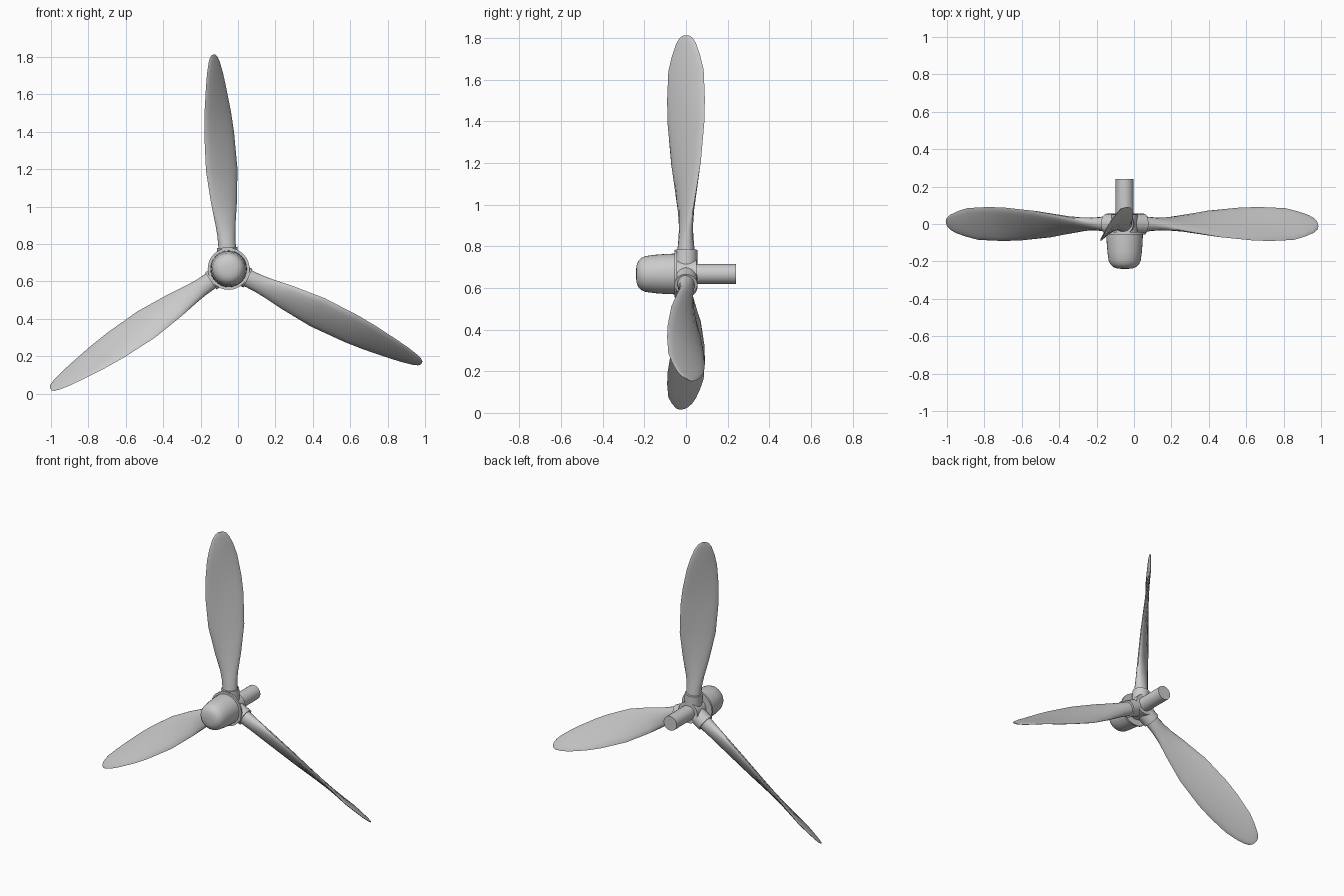
import bpy, bmesh
from math import sin, cos, pi, radians
from mathutils import Vector

if "Cube" in bpy.data.objects:
    bpy.data.objects.remove(bpy.data.objects["Cube"])

HUB = Vector((-0.05, 0, 0.667))
ANGLES = (94, -26, 214)
Y = Vector((0, 1, 0))


def skin(name, rings):
    """Bridge equal-sized rings of points into a closed, smooth shell."""
    bm = bmesh.new()
    rows = [[bm.verts.new(p) for p in ring] for ring in rings]
    n = len(rows[0])
    for a, b in zip(rows, rows[1:]):
        for i in range(n):
            bm.faces.new((a[i], a[(i + 1) % n], b[(i + 1) % n], b[i]))
    bm.faces.new(rows[0])
    bm.faces.new(rows[-1])
    bmesh.ops.recalc_face_normals(bm, faces=bm.faces)
    mesh = bpy.data.meshes.new(name)
    bm.to_mesh(mesh)
    bm.free()
    ob = bpy.data.objects.new(name, mesh)
    bpy.context.collection.objects.link(ob)
    bpy.ops.object.select_all(action='DESELECT')
    ob.select_set(True)
    bpy.context.view_layer.objects.active = ob
    bpy.ops.object.shade_smooth_by_angle(angle=radians(40))
    return ob


def ellipse(centre, u, v, a, b, n):
    return [centre + u * (a * cos(2 * pi * i / n)) + v * (b * sin(2 * pi * i / n))
            for i in range(n)]


def lathe(name, profile, axis, u, v, n=32):
    """Turn (distance along axis, radius) pairs about an axis through the hub."""
    return skin(name, [ellipse(HUB + axis * d, u, v, r, r, n) for d, r in profile])


X, Z = Vector((1, 0, 0)), Vector((0, 0, 1))

# Spinner, hub core, backing plate and drive shaft, all turned about y
lathe("spinner", [(-0.24, 0.012), (-0.238, 0.04), (-0.23, 0.062), (-0.215, 0.077),
                  (-0.195, 0.086), (-0.15, 0.092), (-0.10, 0.096), (-0.045, 0.098)], Y, X, Z)
lathe("backing_plate", [(-0.055, 0.112), (-0.043, 0.112)], Y, X, Z)
lathe("hub_core", [(-0.045, 0.07), (0.05, 0.07)], Y, X, Z)
lathe("drive_shaft", [(0.0, 0.048), (0.24, 0.048)], Y, X, Z, 24)

# Blade stations: radius, half chord, half thickness, pitch in degrees
STATIONS = [(0.09, 0.048, 0.042, 10), (0.13, 0.048, 0.040, 12), (0.18, 0.050, 0.034, 16),
            (0.24, 0.058, 0.029, 22), (0.35, 0.080, 0.022, 31), (0.53, 0.110, 0.017, 40),
            (0.73, 0.119, 0.014, 48), (0.84, 0.115, 0.012, 52), (0.98, 0.100, 0.010, 58),
            (1.05, 0.080, 0.009, 58), (1.11, 0.056, 0.007, 58), (1.137, 0.036, 0.005, 58),
            (1.148, 0.016, 0.003, 58)]

for k, deg in enumerate(ANGLES, 1):
    a = radians(deg)
    out = Vector((cos(a), 0, sin(a)))
    side = Vector((sin(a), 0, -cos(a)))
    # Socket gripping the blade root
    lathe(f"blade_socket_{k}", [(0.0, 0.055), (0.115, 0.055)], out, side, Y, 24)
    # Twisted blade
    rings = []
    for r, c, t, pitch in STATIONS:
        p = radians(pitch)
        chord = side * cos(p) + Y * sin(p)
        rings.append(ellipse(HUB + out * r, chord, out.cross(chord), c, t, 16))
    skin(f"blade_{k}", rings)
